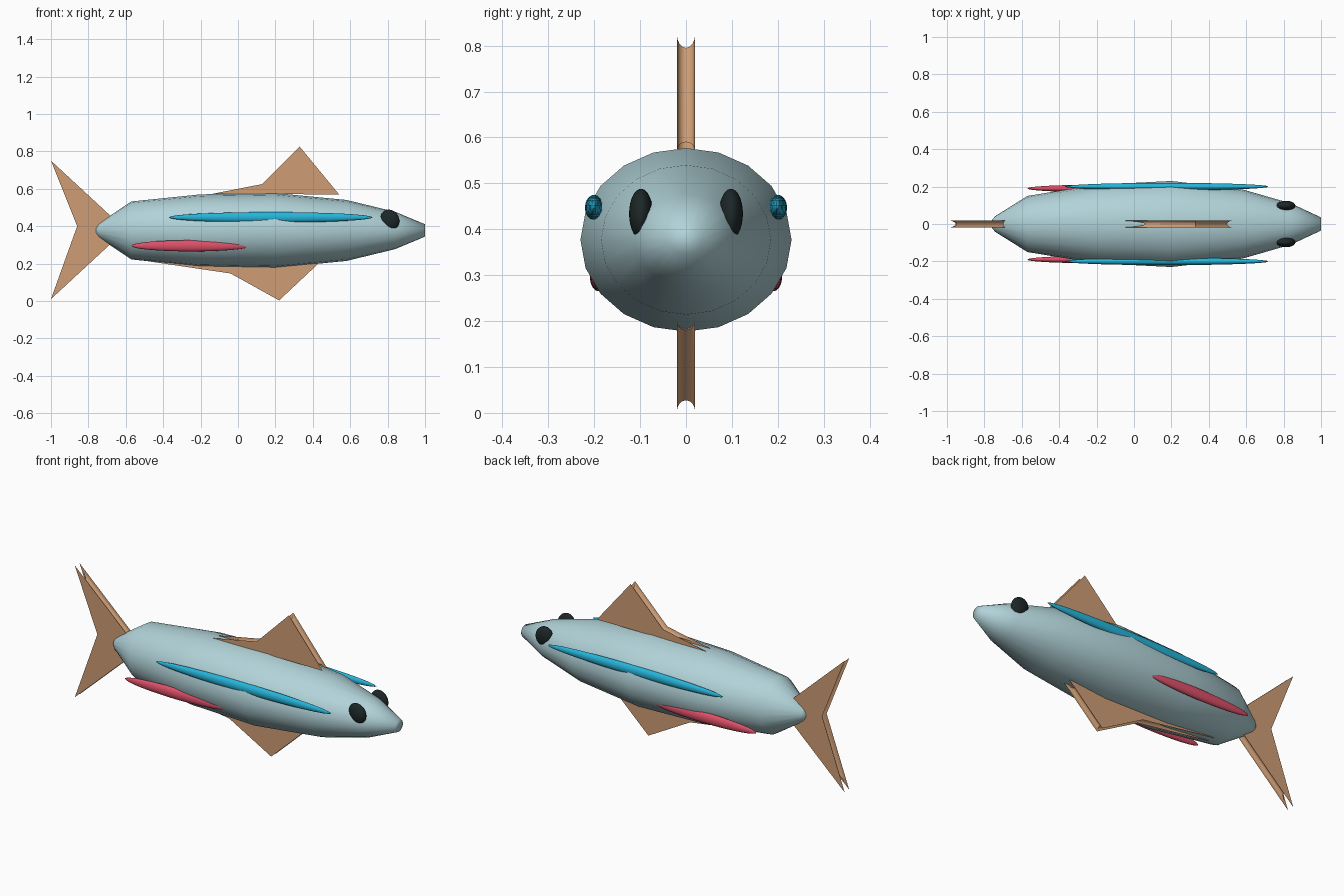
import bpy, bmesh
from math import sin, cos, pi, radians
from mathutils import Vector

default = bpy.data.objects.get("Cube")
if default:
    bpy.data.objects.remove(default, do_unlink=True)


def material(name, rgb):
    m = bpy.data.materials.new(name)
    m.use_nodes = True
    m.diffuse_color = (*rgb, 1)
    bsdf = next(n for n in m.node_tree.nodes if n.type == 'BSDF_PRINCIPLED')
    bsdf.inputs["Base Color"].default_value = (*rgb, 1)
    return m


PALE = material("pale_blue_grey", (0.44, 0.65, 0.69))
TAN = material("fin_tan", (0.62, 0.34, 0.18))
BLUE = material("stripe_blue", (0.02, 0.46, 0.70))
RED = material("stripe_red", (0.72, 0.08, 0.14))
BLACK = material("eye_black", (0.012, 0.02, 0.02))


def add_object(name, bm, mat, smooth_angle=180):
    bmesh.ops.recalc_face_normals(bm, faces=bm.faces)
    mesh = bpy.data.meshes.new(name)
    bm.to_mesh(mesh)
    bm.free()
    mesh.materials.append(mat)
    obj = bpy.data.objects.new(name, mesh)
    bpy.context.collection.objects.link(obj)
    bpy.ops.object.select_all(action='DESELECT')
    obj.select_set(True)
    bpy.context.view_layer.objects.active = obj
    bpy.ops.object.shade_smooth_by_angle(angle=radians(smooth_angle))
    return obj


def bridge(bm, a, b):
    n = len(a)
    for i in range(n):
        j = (i + 1) % n
        bm.faces.new((a[i], a[j], b[j], b[i]))


def make_body():
    # Stations along the length: x, half width, half height
    stations = [(-0.76, 0.022, 0.02), (-0.742, 0.042, 0.04), (-0.57, 0.15, 0.155),
                (-0.2, 0.21, 0.193), (0.2, 0.23, 0.2), (0.58, 0.185, 0.163),
                (0.84, 0.11, 0.1), (1.0, 0.035, 0.033)]
    sides = 20
    bm = bmesh.new()
    rings = []
    for x, ry, rz in stations:
        angles = [2 * pi * k / sides for k in range(sides)]
        rings.append([bm.verts.new((x, ry * sin(a), 0.377 + rz * cos(a))) for a in angles])
    for a, b in zip(rings, rings[1:]):
        bridge(bm, a, b)
    bm.faces.new(rings[0])
    bm.faces.new(rings[-1])
    add_object("body", bm, PALE)


def inset(points, d):
    """Move every edge of a clockwise outline inward by d."""
    result = []
    n = len(points)
    for i, p in enumerate(points):
        e1 = (p - points[i - 1]).normalized()
        e2 = (points[(i + 1) % n] - p).normalized()
        n1, n2 = Vector((e1.y, -e1.x)), Vector((e2.y, -e2.x))
        result.append(p + (n1 + n2) * (d / (1 + n1.dot(n2))))
    return result


def make_fin(name, outline, half=0.02, steps=8):
    # Flat plate whose rim is a hollow half-round groove
    pts = [Vector(p) for p in outline]
    bm = bmesh.new()
    rings = []
    for k in range(steps + 1):
        t = -pi / 2 + pi * k / steps
        ring = inset(pts, half * cos(t))
        rings.append([bm.verts.new((p.x, half * sin(t), p.y)) for p in ring])
    for a, b in zip(rings, rings[1:]):
        bridge(bm, a, b)
    bm.faces.new(rings[0])
    bm.faces.new(rings[-1])
    add_object(name, bm, TAN, 30)


def make_ellipsoid(name, centre, radii, mat, tilt=0):
    bm = bmesh.new()
    bmesh.ops.create_uvsphere(bm, u_segments=32, v_segments=16, radius=1)
    obj = add_object(name, bm, mat)
    obj.location, obj.scale = centre, radii
    obj.rotation_euler.y = radians(tilt)


make_body()

# Fins, outlined clockwise in x and z
make_fin("dorsal_fin", [(-0.14, 0.572), (0.13, 0.625), (0.33, 0.825), (0.54, 0.57)])
make_fin("belly_fin", [(-0.5, 0.215), (0.43, 0.2), (0.22, 0.003), (-0.04, 0.147)])
make_fin("tail_fin", [(-1, 0.75), (-0.6, 0.38), (-1, 0.01), (-0.86, 0.4)])

# Side stripes and eyes, mirrored
for side, s in (("left", 1), ("right", -1)):
    # The model's front faces -y, so left and right here follow the swimming direction
    make_ellipsoid("blue_stripe_" + side, (0.175, s * 0.2, 0.447), (0.545, 0.02, 0.028), BLUE)
    make_ellipsoid("red_stripe_" + side, (-0.25, s * 0.19, 0.295), (0.32, 0.019, 0.03), RED)
    make_ellipsoid("eye_" + side, (0.812, s * 0.098, 0.434), (0.049, 0.026, 0.056), BLACK, -30)
